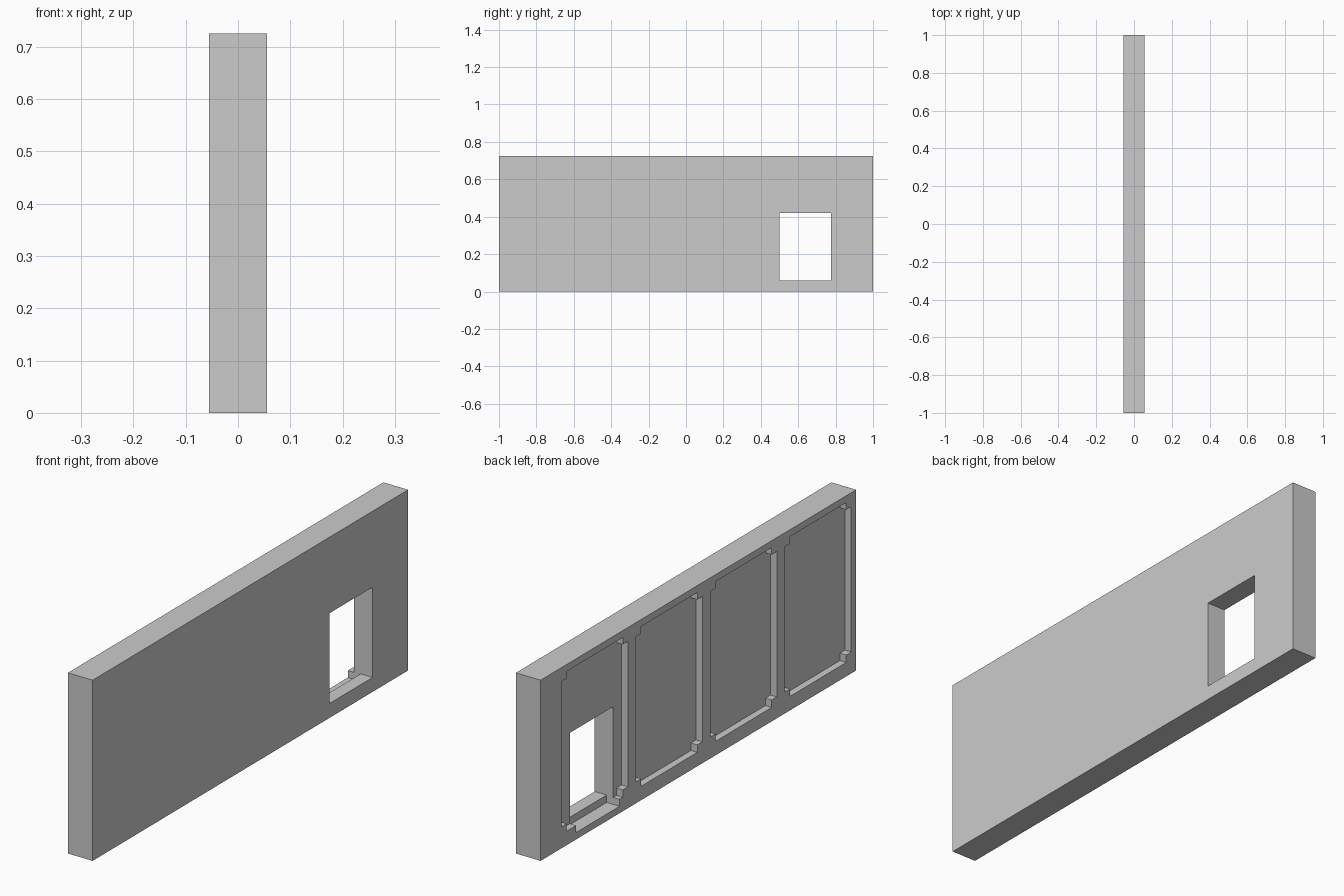
import bpy, bmesh
from mathutils import Vector

if "Cube" in bpy.data.objects:
    bpy.data.objects.remove(bpy.data.objects["Cube"])

HALF, HEIGHT = 0.055, 0.725      # half thickness and height of the wall
RECESS = 0.028                   # depth of the panels on the -x face


def prisms(name, profiles, sweep):
    """One object made of closed profiles, each swept along a vector."""
    bm = bmesh.new()
    for pts in profiles:
        face = bm.faces.new([bm.verts.new(p) for p in pts])
        out = bmesh.ops.extrude_face_region(bm, geom=[face])
        moved = [g for g in out["geom"] if isinstance(g, bmesh.types.BMVert)]
        bmesh.ops.translate(bm, verts=moved, vec=Vector(sweep))
    bmesh.ops.recalc_face_normals(bm, faces=bm.faces)
    mesh = bpy.data.meshes.new(name)
    bm.to_mesh(mesh)
    bm.free()
    obj = bpy.data.objects.new(name, mesh)
    bpy.context.collection.objects.link(obj)
    return obj


def cut(target, cutter):
    """Subtract the cutter from the target and remove it."""
    mod = target.modifiers.new(cutter.name, 'BOOLEAN')
    mod.operation = 'DIFFERENCE'
    mod.solver = 'EXACT'
    mod.object = cutter
    cutter.hide_render = True
    bpy.context.view_layer.objects.active = target
    bpy.ops.object.modifier_apply(modifier=mod.name)
    bpy.data.objects.remove(cutter)


def panel_outline(y, x):
    """Rectangle with a square step in each corner."""
    a, b = y - 0.21, y + 0.21
    s, lo, hi = 0.032, 0.056, 0.697
    lo2, hi2 = lo + 0.03, hi - 0.028
    yz = [(a + s, lo), (b - s, lo), (b - s, lo2), (b, lo2), (b, hi2), (b - s, hi2),
          (b - s, hi), (a + s, hi), (a + s, hi2), (a, hi2), (a, lo2), (a + s, lo2)]
    return [(x, py, pz) for py, pz in yz]


# Wall slab
wall = prisms("wall", [[(-HALF, -1, 0), (HALF, -1, 0), (HALF, -1, HEIGHT), (-HALF, -1, HEIGHT)]],
              (0, 2, 0))

# Four recessed panels with stepped corners
back = -HALF - 0.03
panels = prisms("panel_cutter", [panel_outline(0.657 - 0.472 * i, back) for i in range(4)],
                (RECESS + 0.03, 0, 0))
cut(wall, panels)

# Doorway with a lowered threshold on the panelled side
door_xz = [(back, 0.028), (0.002, 0.028), (0.002, 0.058), (HALF + 0.03, 0.058),
           (HALF + 0.03, 0.42), (back, 0.42)]
door = prisms("door_cutter", [[(x, 0.5, z) for x, z in door_xz]], (0, 0.275, 0))
cut(wall, door)
